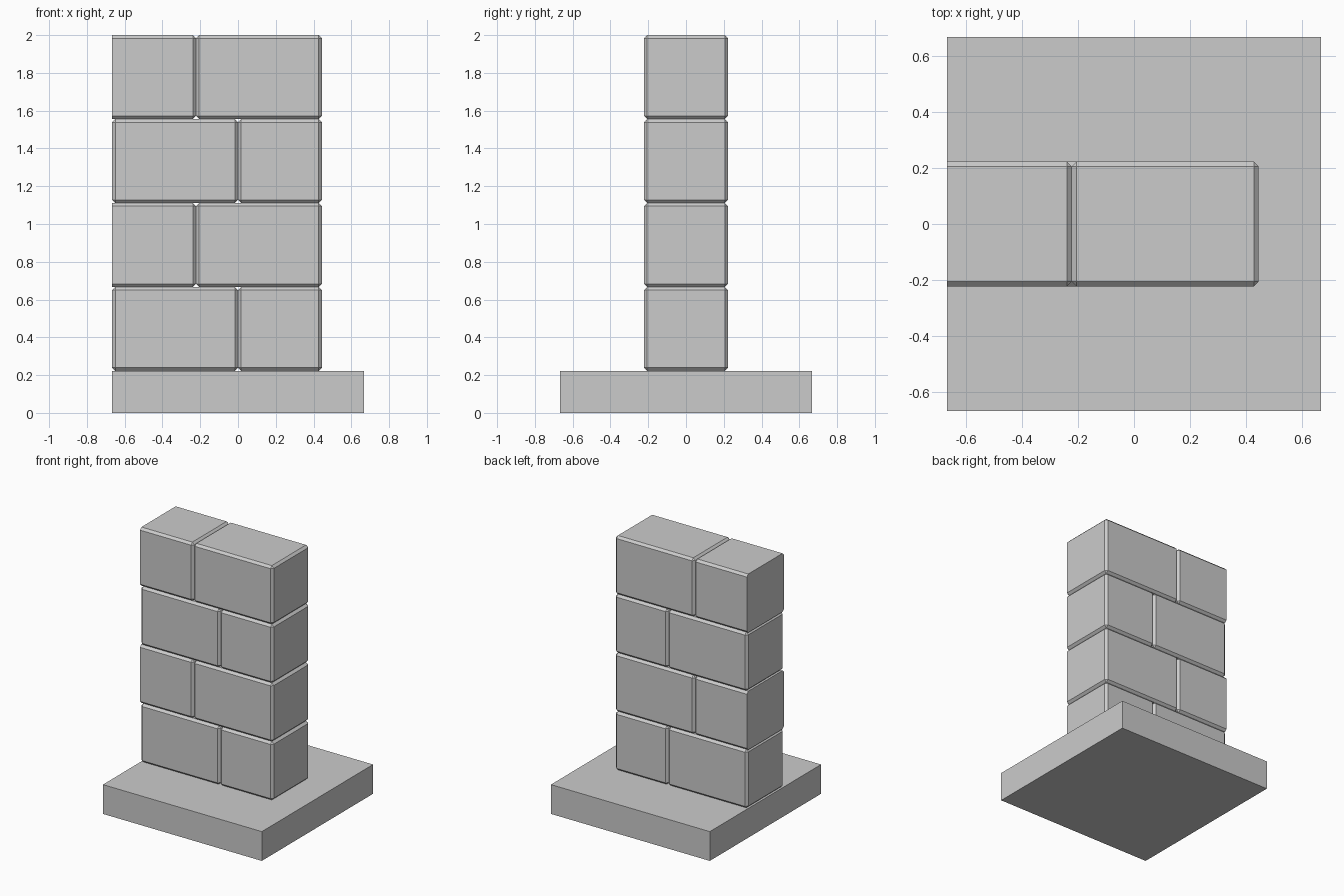
import bpy
import bmesh
from mathutils import Vector

default_cube = bpy.data.objects.get("Cube")
if default_cube:
    bpy.data.objects.remove(default_cube, do_unlink=True)

UNIT = 2 / 9          # half a block height; every size is a multiple of it
CHAMFER = 0.017
LEFT_END = -3 * UNIT  # wall end, flush with the slab
RIGHT_END = 2 * UNIT

# Plain grey stone
stone = bpy.data.materials.new("grey_stone")
stone.use_nodes = True
GREY = (0.6, 0.6, 0.6, 1)
stone.diffuse_color = GREY
stone.node_tree.nodes["Principled BSDF"].inputs["Base Color"].default_value = GREY


def box(name, low, high, chamfer=0, cut_end=False):
    """Box between two corners, chamfered except round a cut -x end."""
    low, high = Vector(low), Vector(high)
    bm = bmesh.new()
    bmesh.ops.create_cube(bm, size=1)
    bmesh.ops.scale(bm, vec=high - low, verts=bm.verts)
    bmesh.ops.translate(bm, vec=(low + high) / 2, verts=bm.verts)
    if chamfer:
        edges = [e for e in bm.edges
                 if not (cut_end and all(v.co.x < low.x + 0.001 for v in e.verts))]
        bmesh.ops.bevel(bm, geom=edges, offset=chamfer, segments=1,
                        affect='EDGES', clamp_overlap=True)
    mesh = bpy.data.meshes.new(name)
    bm.to_mesh(mesh)
    bm.free()
    mesh.materials.append(stone)
    obj = bpy.data.objects.new(name, mesh)
    bpy.context.collection.objects.link(obj)
    return obj


# Square floor slab
half = 3 * UNIT
box("floor_slab", (-half, -half, 0), (half, half, UNIT))

# Four courses in running bond; alternate courses start with a cut half block
for course in range(4):
    starts_cut = course % 2 == 1
    joint = -UNIT if starts_cut else 0
    z = UNIT + course * 2 * UNIT
    for side, x0, x1 in (("left", LEFT_END, joint), ("right", joint, RIGHT_END)):
        box(f"wall_block_{course + 1}_{side}",
            (x0, -UNIT, z), (x1, UNIT, z + 2 * UNIT),
            CHAMFER, starts_cut and side == "left")
